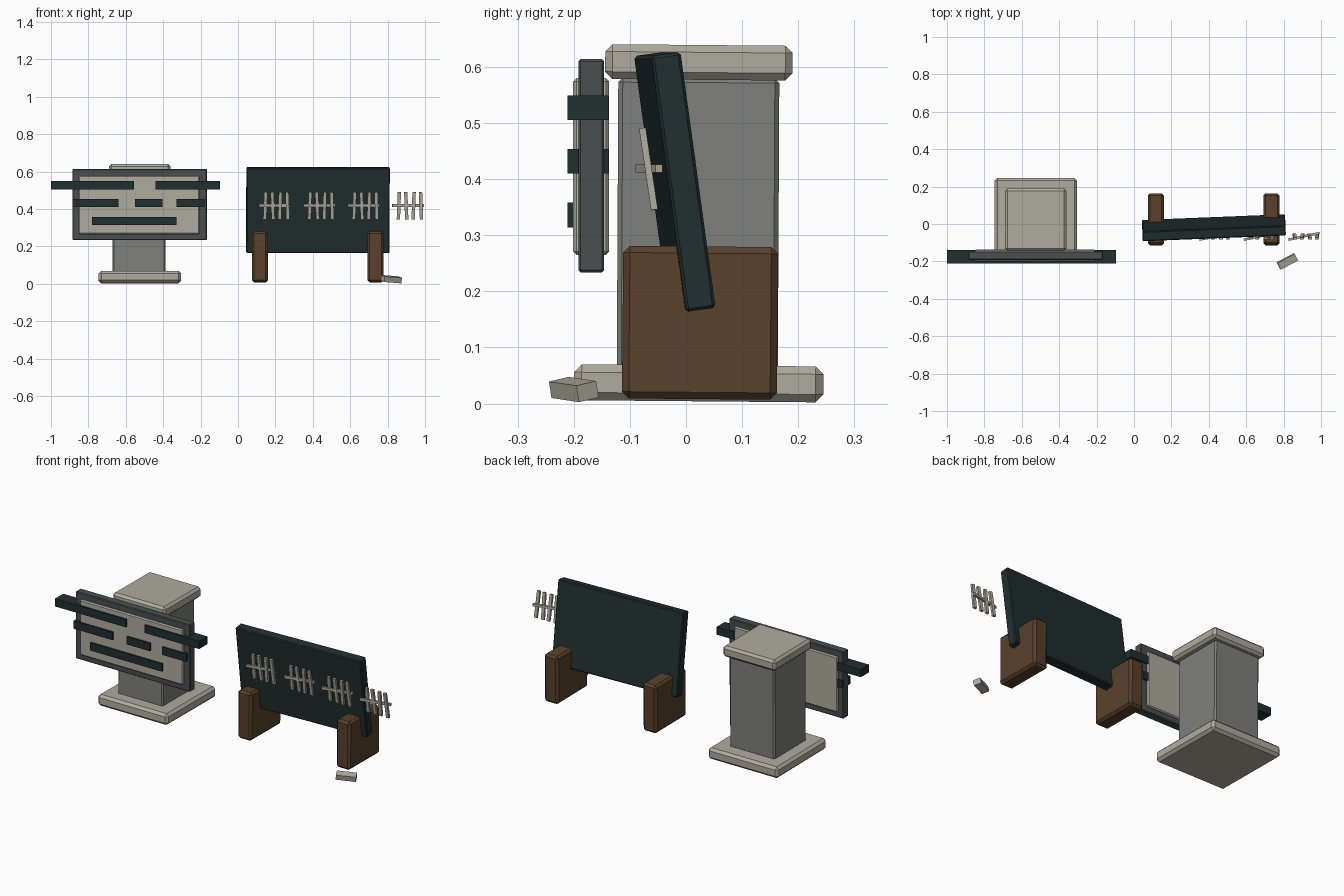
import bpy
from math import radians
from mathutils import Matrix, Vector, Euler

cube = bpy.data.objects.get("Cube")
if cube:
    bpy.data.objects.remove(cube, do_unlink=True)


def material(name, rgb):
    m = bpy.data.materials.new(name)
    m.use_nodes = True
    m.diffuse_color = (*rgb, 1)
    m.node_tree.nodes["Principled BSDF"].inputs["Base Color"].default_value = (*rgb, 1)
    return m


cream = material("cream stone", (0.43, 0.41, 0.34))
grey = material("grey stone", (0.21, 0.21, 0.20))
slate = material("slate frame", (0.068, 0.078, 0.08))
teal = material("dark teal", (0.015, 0.028, 0.029))
brown = material("brown wood", (0.098, 0.052, 0.025))


def block(name, centre, size, mat, rot=(0, 0, 0), bevel=0.0):
    """Box with an optional chamfer; rot is in degrees."""
    bpy.ops.mesh.primitive_cube_add(size=1, location=centre,
                                    rotation=[radians(a) for a in rot])
    ob = bpy.context.object
    ob.name = name
    ob.data.transform(Matrix.Diagonal((*size, 1)))
    ob.data.materials.append(mat)
    if bevel:
        mod = ob.modifiers.new("chamfer", "BEVEL")
        mod.width = bevel
        mod.segments = 1
    return ob


def span(name, x, y, z, mat, bevel=0.0, rot=(0, 0, 0)):
    """Box given by its extent along each axis."""
    centre = [(a + b) / 2 for a, b in (x, y, z)]
    return block(name, centre, [b - a for a, b in (x, y, z)], mat, rot, bevel)


# Stone pillar
span("pillar_base", (-0.745, -0.305), (-0.2, 0.245), (0.004, 0.068), cream, 0.014, (-0.5, 0, 0))
span("pillar_shaft", (-0.67, -0.387), (-0.122, 0.165), (0.06, 0.58), grey, 0.008, (-0.3, 0, 0))
span("pillar_cap", (-0.69, -0.36), (-0.144, 0.19), (0.577, 0.639), cream, 0.013, (-0.5, 0, 0))

# Framed sign on the pillar
span("sign_frame", (-0.885, -0.167), (-0.192, -0.146), (0.234, 0.614), slate, 0.004)
span("sign_panel", (-0.853, -0.205), (-0.201, -0.137), (0.265, 0.58), cream, 0.006)

# Lettering-free bars, in three rows that run through the sign
rows = [(0.527, [(-1.0, -0.555), (-0.44, -0.096)]),
        (0.432, [(-0.885, -0.64), (-0.552, -0.405), (-0.33, -0.18)]),
        (0.336, [(-0.78, -0.33)])]
for r, (z, bars) in enumerate(rows):
    for i, x in enumerate(bars):
        span(f"sign_bar_{r}_{i}", x, (-0.211, -0.138), (z - 0.022, z + 0.022), teal)

# Leaning board on two wooden feet
block("board", (0.427, -0.02, 0.395), (0.766, 0.053, 0.46), teal, (7.8, 0, 2.3), 0.005)
for side, x in (("right", 0.117), ("left", 0.735)):
    span(f"{side}_foot", (x - 0.043, x + 0.043), (-0.113, 0.163), (0.008, 0.28),
         brown, 0.012, (-0.5, 0, 0))

# Tally marks: four strokes crossed by a slanting one
for g in range(4):
    x = 0.195 + 0.238 * g
    block(f"tally_cross_{g}", (x, -0.066, 0.419), (0.172, 0.013, 0.014), cream, (0, 0, 12))
    for s in range(4):
        block(f"tally_stroke_{g}_{s}", (x - 0.049 + 0.0395 * s, -0.067, 0.418),
              (0.018, 0.012, 0.147), cream, (8.4, 2 * (-1) ** s, 0))

# Stick of chalk on the ground
block("chalk", (0.82, -0.2, 0.025), (0.105, 0.04, 0.03), cream, (12, 4, 28))
